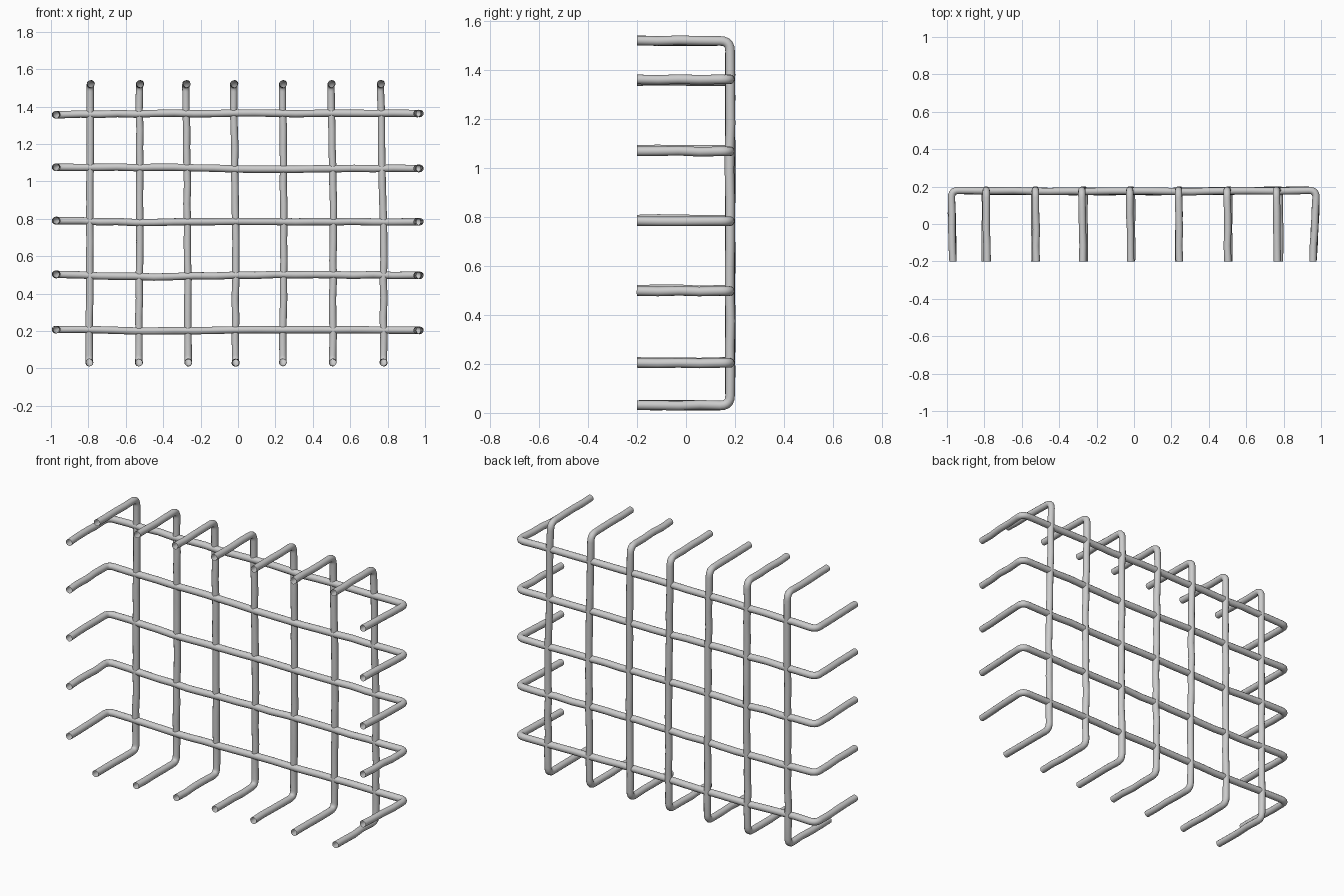
import bpy, math, random
from mathutils import Vector

if "Cube" in bpy.data.objects:
    bpy.data.objects.remove(bpy.data.objects["Cube"])

random.seed(4)
R = 0.0195      # wire radius
BEND = 0.04     # corner bend radius
JIT = 0.0025    # hand-made waviness


def straight(a, b, n):
    """Points between a and b with slight waviness (ends exact)."""
    pts = [a.copy()]
    for i in range(1, n):
        j = Vector([random.uniform(-JIT, JIT) for _ in range(3)])
        pts.append(a.lerp(b, i / n) + j)
    return pts + [b.copy()]


def arc(prev, corner, nxt, n=5):
    """Rounded bend at a corner."""
    a = corner + (prev - corner).normalized() * BEND
    b = corner + (nxt - corner).normalized() * BEND
    k = 0.42
    return [a * (1 - t) ** 2 + corner * (2 * t * (1 - t)) + b * t ** 2
            + (corner - (a + b) / 2) * (k - 0.42)
            for t in [i / n for i in range(n + 1)]]


def wire(name, knots, bends, spans):
    """Open tube through knots; knots listed in bends get rounded."""
    knots = [Vector(k) for k in knots]
    nodes = []
    for i, k in enumerate(knots):
        nodes.append(arc(knots[i - 1], k, knots[i + 1]) if i in bends else [k])
    path = list(nodes[0])
    for i in range(1, len(nodes)):
        path += straight(path[-1], nodes[i][0], spans[i - 1])[1:]
        path += nodes[i][1:]
    cu = bpy.data.curves.new(name, 'CURVE')
    cu.dimensions = '3D'
    cu.bevel_depth = R
    cu.bevel_resolution = 4
    sp = cu.splines.new('POLY')
    sp.points.add(len(path) - 1)
    for p, co in zip(sp.points, path):
        p.co = (*co, 1)
    sp.use_smooth = True
    ob = bpy.data.objects.new(name, cu)
    bpy.context.collection.objects.link(ob)
    bpy.ops.object.select_all(action='DESELECT')
    ob.select_set(True)
    bpy.context.view_layer.objects.active = ob
    bpy.ops.object.convert(target='MESH')
    bpy.ops.object.shade_smooth_by_angle(angle=math.radians(50))


FRONT, YV, YH = -0.2, 0.18, 0.174

# upright wires: x at bottom, middle, top
uprights = [(-.795, -.793, -.785), (-.53, -.525, -.522), (-.266, -.27, -.274),
            (-.013, -.013, -.018), (.24, .245, .243), (.506, .51, .502),
            (.778, .778, .766)]
for i, (xb, xm, xt) in enumerate(uprights):
    wire(f"upright_wire_{i + 1}",
         [(xb, FRONT, .032), (xb, YV, .03), (xm, YV, .78),
          (xt - .005, YV, 1.52), (xt, FRONT, 1.522)],
         (1, 3), (4, 7, 7, 4))

# cross wires: z at left, left of centre, right of centre, right
crosses = [(.208, .2, .206, .204), (.503, .488, .502, .498),
           (.79, .78, .785, .784), (1.075, 1.075, 1.065, 1.069),
           (1.356, 1.363, 1.364, 1.363)]
for i, (zl, za, zb, zr) in enumerate(crosses):
    wire(f"cross_wire_{i + 1}",
         [(-.968, FRONT, zl), (-.977, YH + .006, zl), (-.45, YH, za), (.2, YH, zb),
          (.975, YH + .006, zr), (.957, FRONT, zr)],
         (1, 4), (4, 5, 6, 7, 4))
